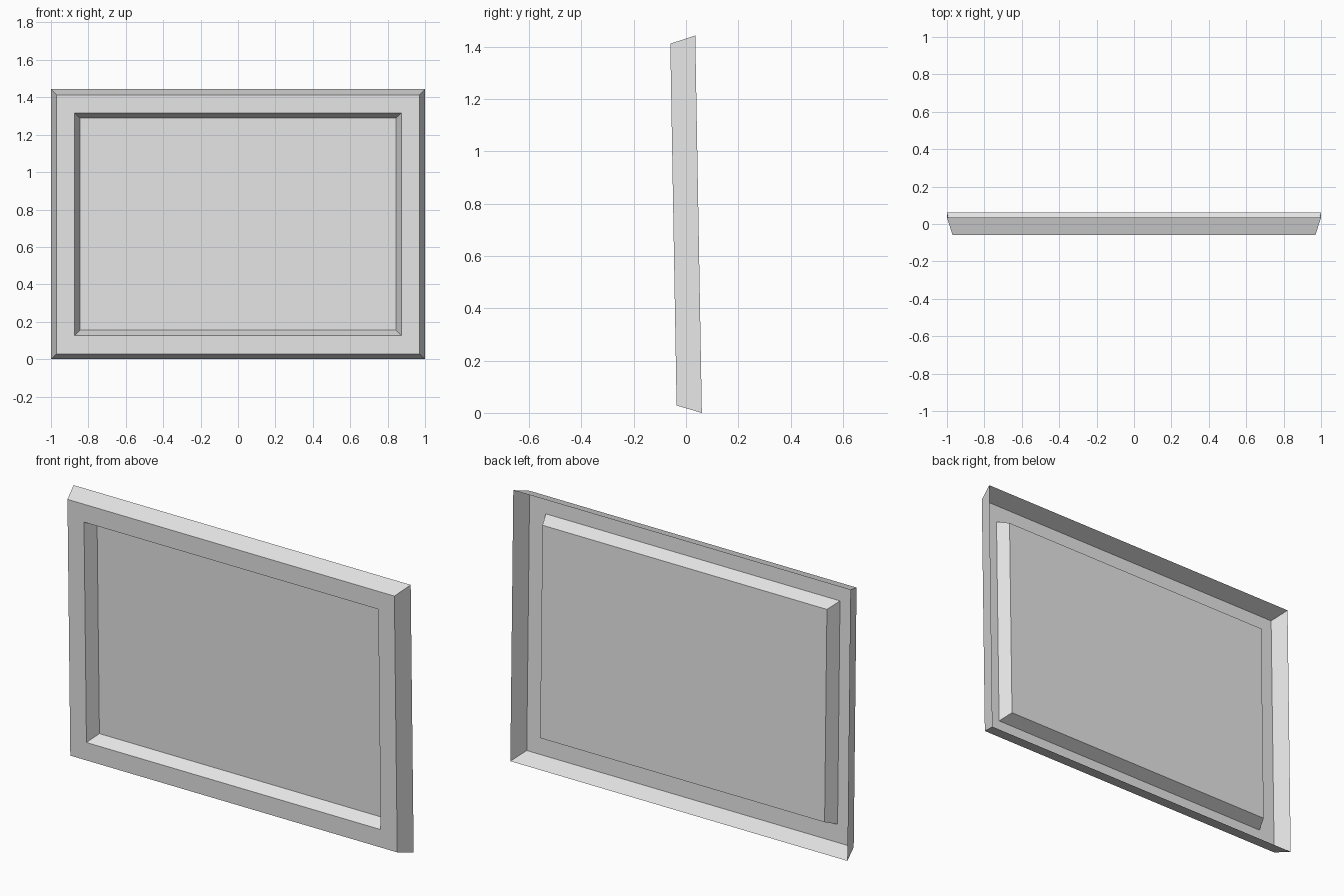
import bpy
import bmesh
import math

cube = bpy.data.objects.get("Cube")
if cube:
    bpy.data.objects.remove(cube, do_unlink=True)

grey = bpy.data.materials.new("light_grey")
grey.use_nodes = True
grey.diffuse_color = (0.8, 0.8, 0.8, 1)
grey.node_tree.nodes["Principled BSDF"].inputs["Base Color"].default_value = (0.8, 0.8, 0.8, 1)

LEAN = math.radians(1.0)
CENTRE_Z = 0.721

# Frame section from the outer back edge to the foot of the recess:
# half width, half height, depth
OUTER_BACK = (1.0, 0.722, 0.048)
OUTER_FRONT = (0.97, 0.692, -0.048)
RECESS_EDGE = (0.873, 0.595, -0.048)
RECESS_FOOT = (0.844, 0.567, 0.021)


def rectangle(bm, half_w, half_h, y):
    corners = ((-1, -1), (1, -1), (1, 1), (-1, 1))
    return [bm.verts.new((sx * half_w, y, sz * half_h)) for sx, sz in corners]


def make_part(name, bm):
    mesh = bpy.data.meshes.new(name)
    bm.to_mesh(mesh)
    bm.free()
    mesh.materials.append(grey)
    part = bpy.data.objects.new(name, mesh)
    part.location.z = CENTRE_Z
    part.rotation_euler.x = LEAN
    bpy.context.collection.objects.link(part)
    return part


# Frame: mitred open-backed shell of outer walls, front rim and recess walls
bm = bmesh.new()
loops = [rectangle(bm, *size) for size in (OUTER_BACK, OUTER_FRONT, RECESS_EDGE, RECESS_FOOT)]
for outer, inner in zip(loops, loops[1:]):
    for i in range(4):
        j = (i + 1) % 4
        bm.faces.new((outer[i], outer[j], inner[j], inner[i]))
make_part("frame", bm)

# Panel: flat sheet closing the recess
bm = bmesh.new()
bm.faces.new(rectangle(bm, *RECESS_FOOT))
make_part("panel", bm)
